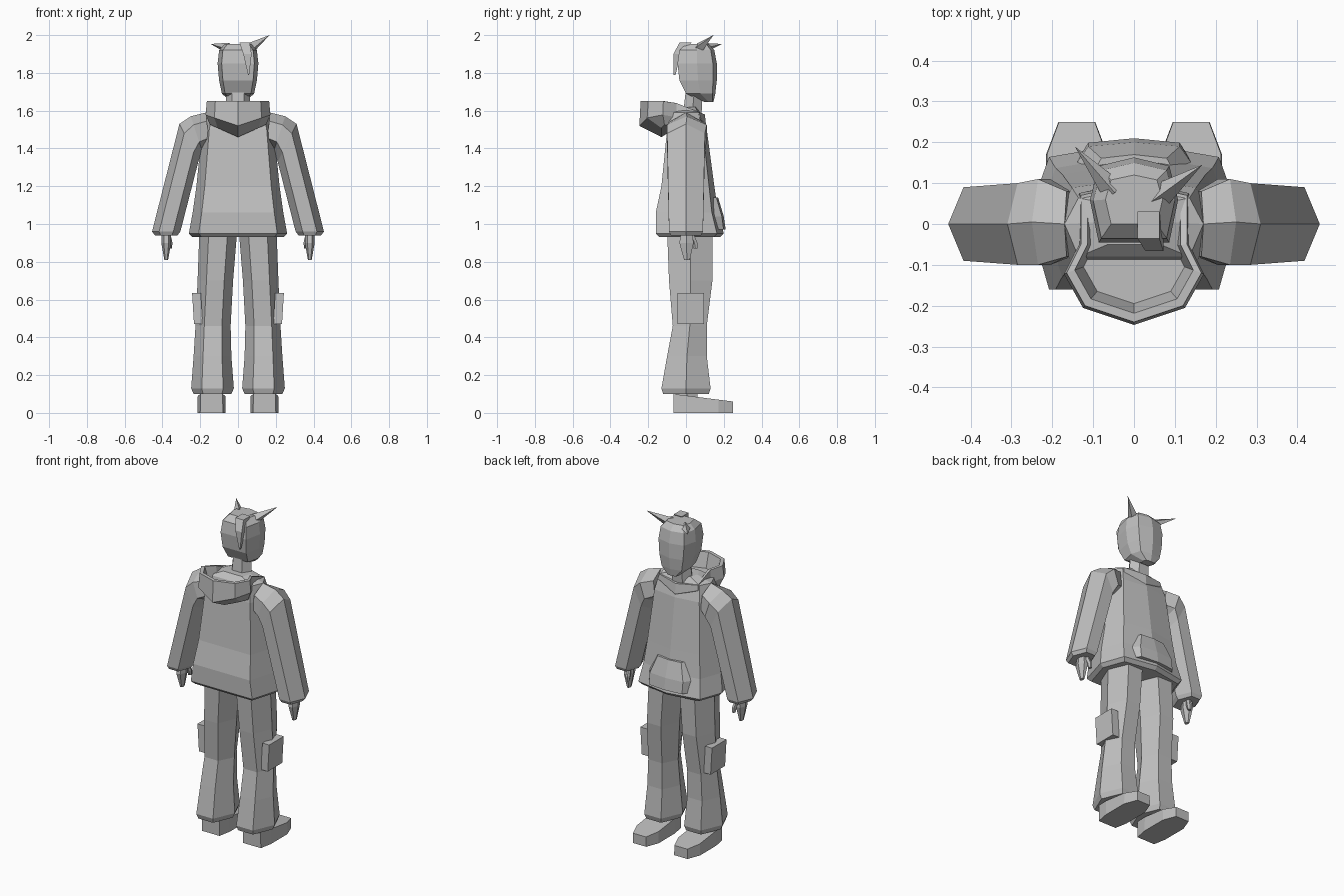
import bpy, bmesh
from math import cos, sin, pi
from mathutils import Vector

cube = bpy.data.objects.get("Cube")
if cube:
    bpy.data.objects.remove(cube, do_unlink=True)

GREY = (0.52, 0.52, 0.52, 1)
plain_grey = bpy.data.materials.new("plain_grey")
plain_grey.use_nodes = True
plain_grey.diffuse_color = GREY
plain_grey.node_tree.nodes["Principled BSDF"].inputs["Base Color"].default_value = GREY


def mirrored(half):
    """Complete an outline by reflecting it in x, sharing points on the axis."""
    return half + [(-point[0], *point[1:]) for point in reversed(half) if point[0]]


# Unit cross-sections: limbs, trunk, boxes and soles
HEXAGON = [(cos(k * pi / 3), sin(k * pi / 3) / sin(pi / 3)) for k in range(6)]
TRUNK = mirrored([(0, 1), (0.8, 0.8), (1, 0), (0.8, -1), (0, -1)])
SQUARE = mirrored([(1, 1), (1, -1)])
SOLE = mirrored([(0.6, 1), (1, 0.5), (1, -0.5), (0.8, -1)])


def section(shape, z, width, back, front, x=0, tilt=0, slope=0):
    """Place a unit cross-section; tilt and slope raise its outer and front side."""
    middle, depth = (front + back) / 2, (front - back) / 2
    return [(x + u * width, middle + v * depth, z + u * tilt + v * slope) for u, v in shape]


def loft(name, *rings, side=1):
    """Skin a closed, flat-shaded shell over the rings."""
    bm = bmesh.new()
    loops = [[bm.verts.new((x * side, y, z)) for x, y, z in ring] for ring in rings]
    count = len(loops[0])
    for lower, upper in zip(loops, loops[1:]):
        for i in range(count):
            j = (i + 1) % count
            bm.faces.new((lower[i], lower[j], upper[j], upper[i]))
    bm.faces.new(loops[0])
    bm.faces.new(loops[-1])
    bmesh.ops.recalc_face_normals(bm, faces=bm.faces)
    mesh = bpy.data.meshes.new(name)
    bm.to_mesh(mesh)
    bm.free()
    mesh.materials.append(plain_grey)
    bpy.context.collection.objects.link(bpy.data.objects.new(name, mesh))


def pair(name, *rings):
    loft("left_" + name, *rings, side=1)
    loft("right_" + name, *rings, side=-1)


def tuft(name, base, tip, radius):
    """Pointed four-sided lock of hair."""
    base, tip = Vector(base), Vector(tip)
    direction = tip - base
    bpy.ops.mesh.primitive_cone_add(
        vertices=4, radius1=radius, depth=direction.length, location=(base + tip) / 2,
        rotation=direction.to_track_quat("Z", "Y").to_euler())
    bpy.context.object.name = name
    bpy.context.object.data.materials.append(plain_grey)


# Jacket body, from hem to neckline
loft("jacket_body",
     section(TRUNK, z=0.93, width=0.24, back=-0.14, front=0.18),
     section(TRUNK, z=0.95, width=0.26, back=-0.16, front=0.2),
     section(TRUNK, z=1.06, width=0.24, back=-0.16, front=0.17),
     section(TRUNK, z=1.2, width=0.22, back=-0.13, front=0.15),
     section(TRUNK, z=1.5, width=0.19, back=-0.1, front=0.11),
     section(TRUNK, z=1.59, width=0.17, back=-0.08, front=0.08),
     section(TRUNK, z=1.62, width=0.08, back=-0.05, front=0.06))

# Pouch pocket on the belly
loft("pouch_pocket",
     section(TRUNK, z=0.97, width=0.14, back=0.1, front=0.21),
     section(TRUNK, z=1.04, width=0.14, back=0.1, front=0.2),
     section(TRUNK, z=1.14, width=0.1, back=0.08, front=0.17))

# Sleeves, from cuff to shoulder
pair("sleeve",
     section(HEXAGON, x=0.38, z=0.94, width=0.06, back=-0.08, front=0.08),
     section(HEXAGON, x=0.38, z=0.96, width=0.075, back=-0.09, front=0.09),
     section(HEXAGON, x=0.26, z=1.43, width=0.05, back=-0.1, front=0.1, tilt=0.1),
     section(HEXAGON, x=0.22, z=1.48, width=0.03, back=-0.1, front=0.11, tilt=0.09),
     section(HEXAGON, x=0.16, z=1.5, width=0.01, back=-0.08, front=0.08, tilt=0.09))

# Hands and thumbs
pair("hand",
     section(HEXAGON, x=0.38, z=0.81, width=0.01, back=-0.01, front=0.02),
     section(HEXAGON, x=0.38, z=0.9, width=0.026, back=-0.035, front=0.04),
     section(HEXAGON, x=0.38, z=0.97, width=0.025, back=-0.025, front=0.03))
pair("thumb",
     section(HEXAGON, x=0.36, z=0.87, width=0.01, back=0.04, front=0.06),
     section(HEXAGON, x=0.36, z=0.9, width=0.013, back=0.03, front=0.06),
     section(HEXAGON, x=0.37, z=0.95, width=0.012, back=0.01, front=0.04))

# Flared trousers with side pockets
pair("trouser_leg",
     section(HEXAGON, x=0.135, z=0.1, width=0.1, back=-0.12, front=0.12),
     section(HEXAGON, x=0.135, z=0.13, width=0.113, back=-0.13, front=0.13),
     section(HEXAGON, x=0.135, z=0.3, width=0.1, back=-0.1, front=0.11),
     section(HEXAGON, x=0.132, z=0.46, width=0.093, back=-0.07, front=0.11),
     section(HEXAGON, x=0.12, z=0.7, width=0.094, back=-0.09, front=0.14),
     section(HEXAGON, x=0.104, z=0.97, width=0.1, back=-0.1, front=0.14))
pair("cargo_pocket",
     section(SQUARE, x=0.21, z=0.47, width=0.023, back=-0.045, front=0.095),
     section(SQUARE, x=0.22, z=0.635, width=0.023, back=-0.045, front=0.095))

# Shoes and ankles
pair("shoe",
     section(SOLE, x=0.14, z=0, width=0.075, back=-0.065, front=0.25),
     section(SOLE, x=0.14, z=0.08, width=0.073, back=-0.065, front=0.25, slope=-0.02))
pair("ankle",
     section(HEXAGON, x=0.14, z=0.08, width=0.05, back=-0.05, front=0.06),
     section(HEXAGON, x=0.14, z=0.2, width=0.05, back=-0.05, front=0.06))

# Lowered hood: underside, bulge, rim, lip and hollow share one outline
HOOD = [(0, 0.1), (0.13, 0.07), (0.13, -0.05), (0.165, -0.12), (0.12, -0.2), (0, -0.24)]


def hood_ring(scale, height, furthest_back=-1):
    center = -0.06
    return mirrored([(x * scale, max(furthest_back, center + (y - center) * scale), height(x, y))
                     for x, y in HOOD])


def rim_height(x, y):
    return min(1.65, 1.62 - 0.4 * y)


loft("hood",
     hood_ring(0.9, lambda x, y: 1.46 + 0.4 * x, furthest_back=-0.13),
     hood_ring(1.04, lambda x, y: 1.52 + 0.35 * x),
     hood_ring(1, rim_height),
     hood_ring(0.88, rim_height),
     hood_ring(0.75, lambda x, y: 1.56))

# Neck
loft("neck",
     section(HEXAGON, z=1.54, width=0.07, back=-0.02, front=0.08),
     section(HEXAGON, z=1.72, width=0.06, back=0, front=0.09))

# Head, from chin to crown
loft("head",
     section(TRUNK, z=1.645, width=0.035, back=0.1, front=0.145),
     section(TRUNK, z=1.69, width=0.085, back=0, front=0.155),
     section(TRUNK, z=1.76, width=0.1, back=-0.035, front=0.163),
     section(TRUNK, z=1.85, width=0.108, back=-0.045, front=0.163),
     section(TRUNK, z=1.92, width=0.1, back=-0.035, front=0.15),
     section(TRUNK, z=1.953, width=0.07, back=0, front=0.12))

# Hair tufts and the hanging lock at the back
tuft("left_hair_tuft", base=(0.05, 0.06, 1.92), tip=(0.167, 0.145, 2), radius=0.035)
tuft("right_hair_tuft", base=(-0.05, 0.08, 1.93), tip=(-0.145, 0.19, 1.953), radius=0.03)
loft("back_hair_lock",
     section(SQUARE, x=0.056, z=1.79, width=0.003, back=-0.065, front=-0.055),
     section(SQUARE, x=0.05, z=1.9, width=0.022, back=-0.066, front=-0.03),
     section(SQUARE, x=0.035, z=1.96, width=0.027, back=-0.035, front=0.03))
